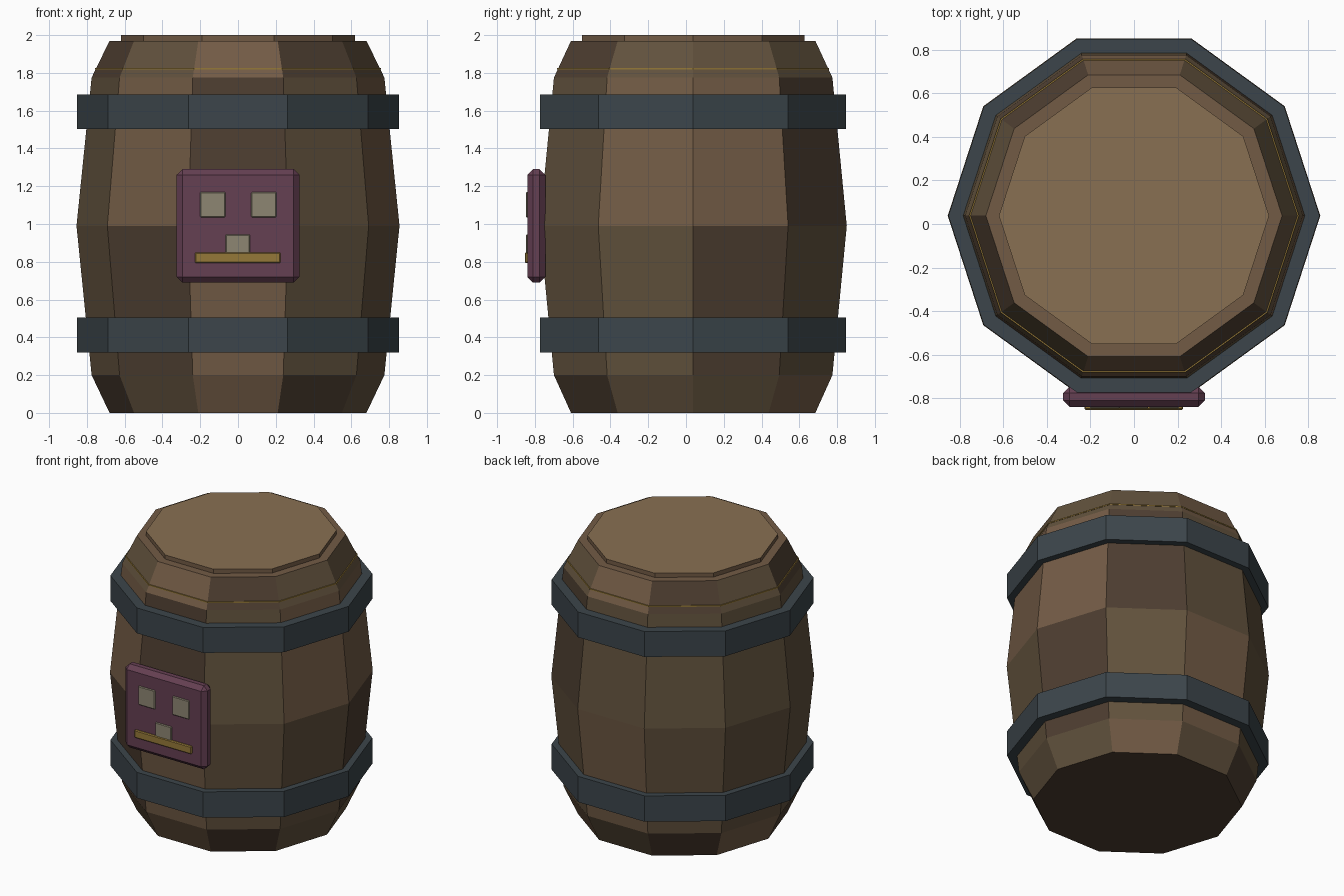
import bpy, bmesh, math

if "Cube" in bpy.data.objects:
    bpy.data.objects.remove(bpy.data.objects["Cube"])

CY = 0.038   # barrel axis sits slightly behind the origin
SIDES = 10

def mat(name, r, g, b):
    m = bpy.data.materials.new(name)
    m.diffuse_color = (r, g, b, 1)
    m.use_nodes = True
    m.node_tree.nodes["Principled BSDF"].inputs["Base Color"].default_value = m.diffuse_color
    return m

WOOD = [mat("wood_dark", .075, .048, .03), mat("wood_mid", .12, .083, .046),
        mat("wood_light", .17, .105, .06)]
LID = mat("lid_wood", .25, .16, .085)
IRON = mat("iron", .045, .06, .07)
PLUM = mat("plum", .13, .05, .085)
STONE = mat("stone", .27, .24, .17)
GOLD = mat("gold", .3, .19, .04)

def lathe(name, profile, mats, tones=None, closed=False):
    """Revolve (radius, z) points into a faceted ten-sided shell."""
    bm = bmesh.new()
    rings = [[bm.verts.new((r * math.cos(math.tau * i / SIDES),
                            CY + r * math.sin(math.tau * i / SIDES), z))
              for i in range(SIDES)] for r, z in profile]
    pairs = list(zip(rings, rings[1:]))
    if closed:
        pairs.append((rings[-1], rings[0]))
    for k, (a, b) in enumerate(pairs):
        for i in range(SIDES):
            j = (i + 1) % SIDES
            f = bm.faces.new((a[i], a[j], b[j], b[i]))
            if tones:
                f.material_index = int(tones[k][i])
    if not closed:
        bm.faces.new(rings[0][::-1])
        bm.faces.new(rings[-1]).material_index = len(mats) - 1
    bmesh.ops.recalc_face_normals(bm, faces=bm.faces)
    me = bpy.data.meshes.new(name)
    bm.to_mesh(me)
    bm.free()
    for m in mats:
        me.materials.append(m)
    ob = bpy.data.objects.new(name, me)
    bpy.context.collection.objects.link(ob)
    return ob

def box(name, x0, x1, y0, y1, z0, z1, m, bevel):
    bpy.ops.mesh.primitive_cube_add(size=1, location=((x0 + x1) / 2, (y0 + y1) / 2, (z0 + z1) / 2))
    ob = bpy.context.object
    ob.name = name
    ob.scale = (x1 - x0, y1 - y0, z1 - z0)
    bpy.ops.object.transform_apply(location=False, rotation=False, scale=True)
    ob.data.materials.append(m)
    mod = ob.modifiers.new("chamfer", 'BEVEL')
    mod.width = bevel
    mod.segments = 1
    return ob

# Staves with a patchwork of wood tones, plus the raised lid
lathe("barrel_body",
      [(.68, 0), (.775, .2), (.855, .99), (.775, 1.775), (.68, 1.97), (.62, 1.97), (.62, 2.0)],
      WOOD + [LID],
      ["1210201201", "0121110211", "2011112012", "1120101201", "2222222222", "2222222222"])

# Thin seam where the lid board meets the staves
lathe("lid_seam", [(.757, 1.818), (.757, 1.826)], [GOLD])

# Iron hoops
for name, z0, z1 in (("lower_hoop", .32, .505), ("upper_hoop", 1.503, 1.685)):
    lathe(name, [(.852, z0), (.852, z1), (.775, z1), (.775, z0)], [IRON], closed=True)

# Front plate with its raised pieces
box("front_plate", -.325, .325, -.84, -.745, .69, 1.29, PLUM, .03)
for name, x in (("left_square", -.134), ("right_square", .137)):
    box(name, x - .067, x + .067, -.848, -.82, 1.035, 1.17, STONE, .005)
box("middle_square", -.067, .064, -.848, -.82, .82, .945, STONE, .005)
box("gold_bar", -.228, .226, -.853, -.82, .793, .85, GOLD, .006)
